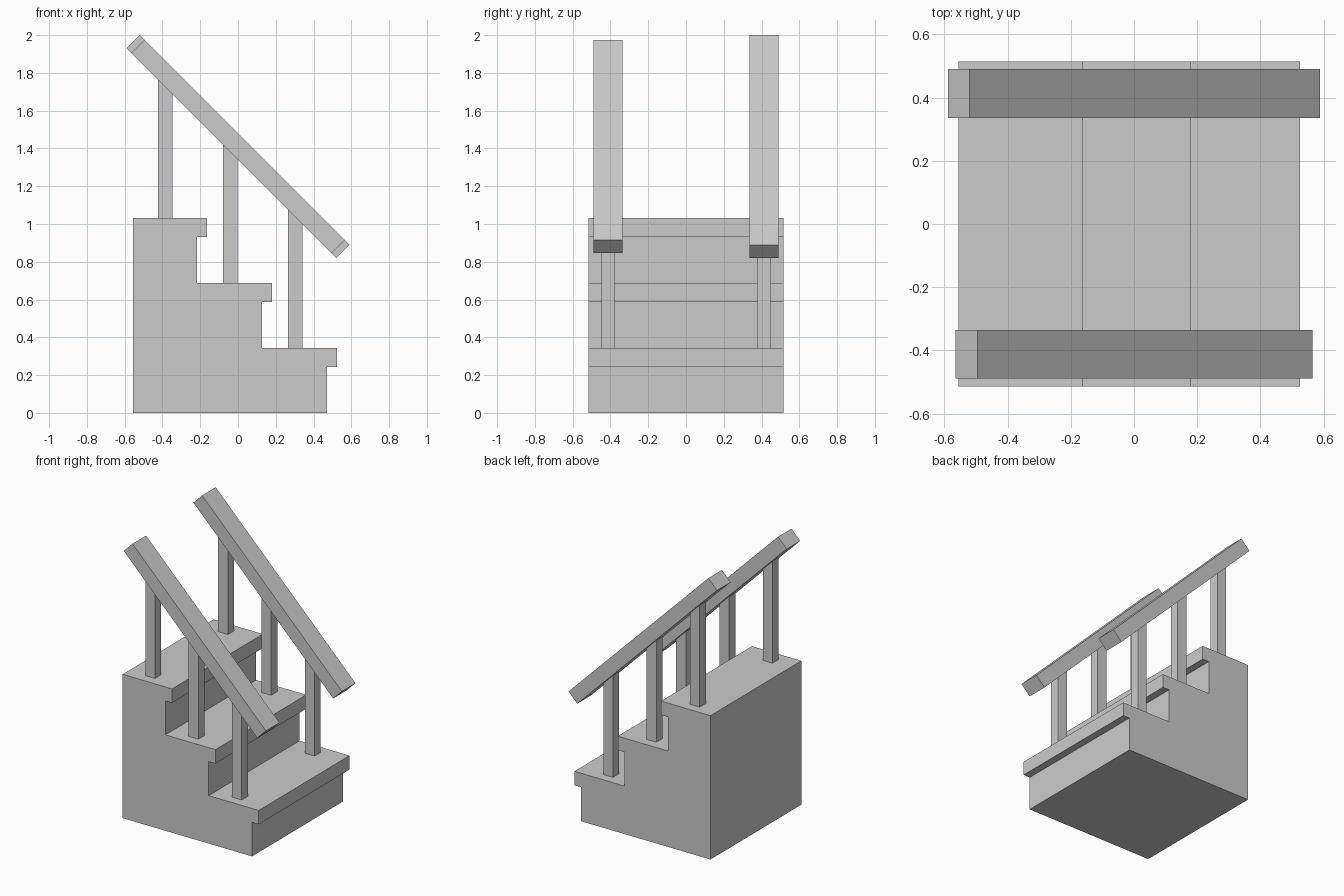
import bpy, bmesh, math

if "Cube" in bpy.data.objects:
    bpy.data.objects.remove(bpy.data.objects["Cube"])


def box(name, x, y, z, size, angle=0.0):
    bm = bmesh.new()
    bmesh.ops.create_cube(bm, size=1.0)
    bmesh.ops.scale(bm, vec=size, verts=bm.verts)
    mesh = bpy.data.meshes.new(name)
    bm.to_mesh(mesh)
    bm.free()
    ob = bpy.data.objects.new(name, mesh)
    ob.location = (x, y, z)
    ob.rotation_euler[1] = angle
    bpy.context.collection.objects.link(ob)
    return ob


# Solid stair block: stepped side profile with overhanging nosings
STEP_RUN, STEP_RISE, NOSE, TREAD = 0.344, 0.344, 0.053, 0.1
profile = [(-0.555, 0.0), (0.472, 0.0)]
for i in range(3):
    riser = 0.472 - i * STEP_RUN
    top = (i + 1) * STEP_RISE
    if i:
        profile.append((riser, top - STEP_RISE))
    profile += [(riser, top - TREAD), (riser + NOSE, top - TREAD), (riser + NOSE, top)]
profile.append((-0.555, 3 * STEP_RISE))

bm = bmesh.new()
face = bm.faces.new([bm.verts.new((x, -0.515, z)) for x, z in profile])
ext = bmesh.ops.extrude_face_region(bm, geom=[face])
verts = [g for g in ext["geom"] if isinstance(g, bmesh.types.BMVert)]
bmesh.ops.translate(bm, vec=(0, 1.03, 0), verts=verts)
bmesh.ops.recalc_face_normals(bm, faces=bm.faces)
mesh = bpy.data.meshes.new("stair_block")
bm.to_mesh(mesh)
bm.free()
bpy.context.collection.objects.link(bpy.data.objects.new("stair_block", mesh))

# Sloping handrails (the front one slightly shorter) and their posts
RAIL_Z = 1.41
for side, y, length in (("front", -0.412, 1.498), ("back", 0.413, 1.569)):
    box(f"{side}_handrail", 0, y, RAIL_Z, (length, 0.154, 0.098), math.radians(45))
    for i in range(3):
        x = 0.304 - i * STEP_RUN
        bottom = (i + 1) * STEP_RISE
        top = RAIL_Z - x  # ends inside the rail
        box(f"{side}_post_{i + 1}", x, y, (bottom + top) / 2, (0.077, 0.07, top - bottom))
